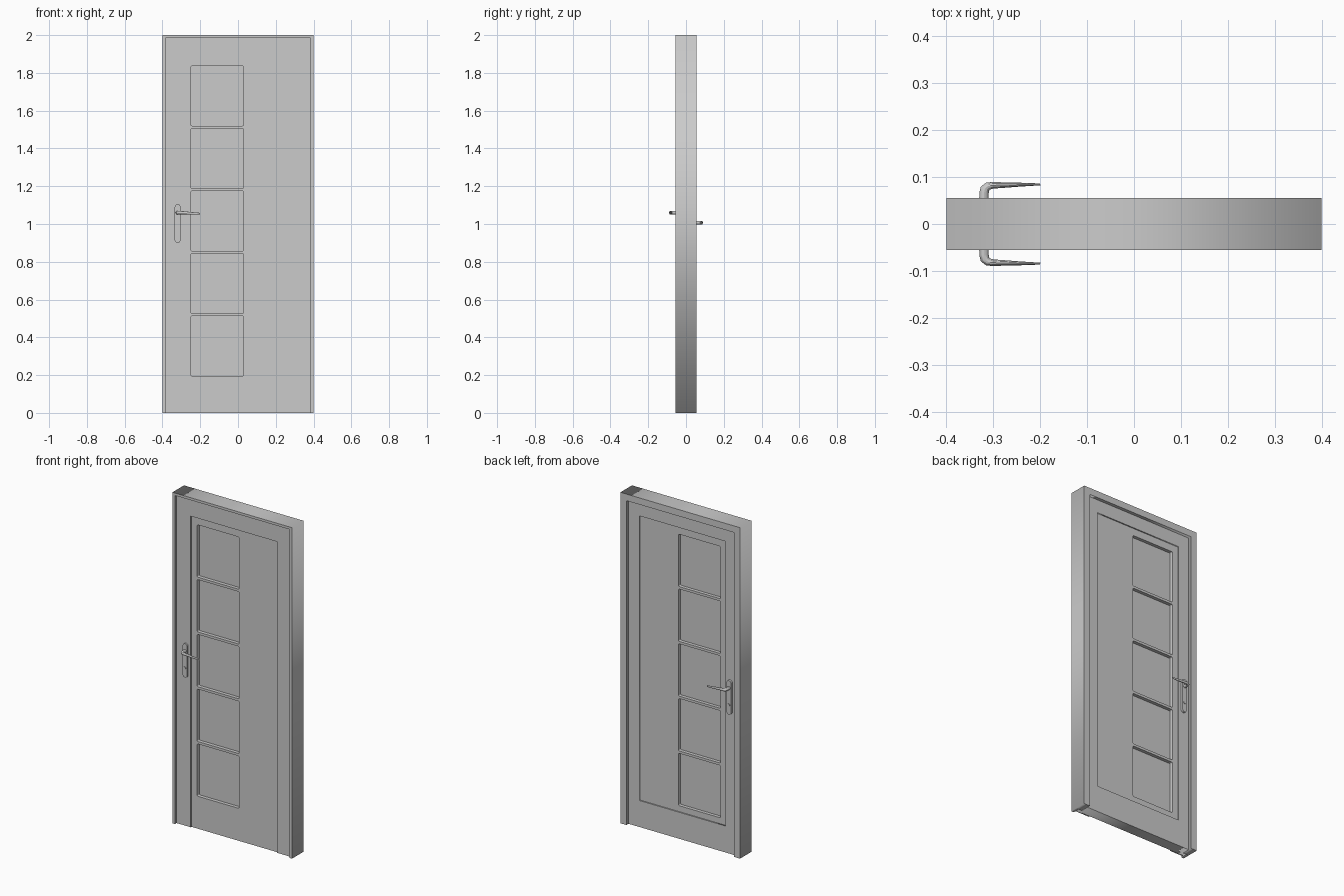
import bpy, bmesh
from math import sin, cos, pi
from mathutils import Vector, Matrix

if "Cube" in bpy.data.objects:
    bpy.data.objects.remove(bpy.data.objects["Cube"])


def rounded(x0, x1, z0, z1, r, n=4):
    """Rounded rectangle outline in x/z."""
    pts = []
    for cx, cz, a in ((x1 - r, z1 - r, 0), (x0 + r, z1 - r, 90),
                      (x0 + r, z0 + r, 180), (x1 - r, z0 + r, 270)):
        for i in range(n + 1):
            t = (a + 90 * i / n) * pi / 180
            pts.append((cx + r * cos(t), cz + r * sin(t)))
    return pts


def rect(x0, x1, z0, z1):
    return [(x0, z0), (x1, z0), (x1, z1), (x0, z1)]


def arch(wo, zo, wi, zi):
    """Upside-down U outline, open at the floor."""
    return [(-wo, 0), (-wo, zo), (wo, zo), (wo, 0),
            (wi, 0), (wi, zi), (-wi, zi), (-wi, 0)]


def board(name, loops, y0, y1, smooth=False):
    """Extrude outlines (inner loops become holes) from y0 to y1."""
    cu = bpy.data.curves.new(name, 'CURVE')
    cu.dimensions, cu.fill_mode, cu.extrude = '2D', 'BOTH', (y1 - y0) / 2
    for pts in loops:
        sp = cu.splines.new('POLY')
        sp.points.add(len(pts) - 1)
        for p, (x, z) in zip(sp.points, pts):
            p.co = (x, z, 0, 1)
        sp.use_cyclic_u = True
    ob = bpy.data.objects.new(name, cu)
    bpy.context.collection.objects.link(ob)
    bpy.ops.object.select_all(action='DESELECT')
    ob.select_set(True)
    bpy.context.view_layer.objects.active = ob
    bpy.ops.object.convert(target='MESH')
    ob = bpy.context.view_layer.objects.active
    ob.data.transform(Matrix.Translation((0, (y0 + y1) / 2, 0)) @ Matrix.Rotation(pi / 2, 4, 'X'))
    bm = bmesh.new()
    bm.from_mesh(ob.data)
    bmesh.ops.remove_doubles(bm, verts=bm.verts, dist=1e-5)
    bmesh.ops.recalc_face_normals(bm, faces=bm.faces)
    bm.to_mesh(ob.data)
    bm.free()
    if smooth:
        bpy.ops.object.shade_smooth_by_angle()
    return ob


def lever(name, side, z0, n=12):
    """Tapered lever lofted along a bent path; side is -1 front, +1 back."""
    # x, distance from centre plane, z drop, half thickness, half height
    path = [(-.32, .03, 0, .0105, .0105), (-.32, .066, 0, .010, .010),
            (-.318, .075, 0, .010, .010), (-.312, .0805, 0, .0085, .0095),
            (-.302, .0825, 0, .007, .009), (-.28, .083, -.001, .006, .008),
            (-.24, .084, -.004, .004, .0065), (-.2, .0845, -.006, .002, .005)]
    bm = bmesh.new()
    rings = []
    for i, (x, y, dz, t, h) in enumerate(path):
        a, b = path[max(i - 1, 0)], path[min(i + 1, len(path) - 1)]
        d = Vector((b[0] - a[0], b[1] - a[1])).normalized()
        rings.append([bm.verts.new((x - d.y * t * cos(k * 2 * pi / n),
                                    side * (y + d.x * t * cos(k * 2 * pi / n)),
                                    z0 + dz + h * sin(k * 2 * pi / n))) for k in range(n)])
    for r, s in zip(rings, rings[1:]):
        for k in range(n):
            bm.faces.new((r[k], r[(k + 1) % n], s[(k + 1) % n], s[k]))
    bm.faces.new(rings[0])
    bm.faces.new(rings[-1])
    bmesh.ops.recalc_face_normals(bm, faces=bm.faces)
    me = bpy.data.meshes.new(name)
    bm.to_mesh(me)
    bm.free()
    ob = bpy.data.objects.new(name, me)
    bpy.context.collection.objects.link(ob)
    bpy.ops.object.select_all(action='DESELECT')
    ob.select_set(True)
    bpy.context.view_layer.objects.active = ob
    bpy.ops.object.shade_smooth_by_angle()


# Door frame: thin lip at the front, wider rebate at the back
board("frame_front", [arch(.4, 2, .383, 1.985)], -.055, -.012)
board("frame_back", [arch(.4, 2, .36, 1.96)], -.012, .055)

# Five window openings in a column
windows = [rounded(-.25, .03, .196 + .331 * i, .512 + .331 * i, .006) for i in range(5)]

# Door leaf, layered from front to back
board("leaf_front_border", [arch(.383, 1.985, .288, 1.88)], -.040, -.033)
board("leaf_front_panel", [rect(-.383, .383, 0, 1.985)] + windows, -.033, -.012)
board("leaf_core", [rect(-.36, .36, 0, 1.96)], -.012, .008)
board("leaf_back_panel", [rect(-.36, .36, 0, 1.96)] + windows, .008, .028)
board("leaf_back_border", [rect(-.36, .36, 0, 1.96), rect(-.288, .288, .16, 1.88)], .028, .035)

# Handles: the back set sits a little lower than the front
for label, side, z, face, thick in (("front", -1, 1.06, .040, .010), ("back", 1, 1.007, .035, .013)):
    ya, yb = sorted((side * face, side * (face + thick)))
    board(label + "_handle_plate", [rounded(-.335, -.305, z - .16, z + .045, .0149, 6)], ya, yb, True)
    lever(label + "_handle_lever", side, z)
    # Lock cylinder
    ya, yb = sorted((side * face, side * (face + thick + .003)))
    board(label + "_lock_cylinder", [rounded(-.328, -.312, z - .11, z - .094, .0079, 4)], ya, yb, True)
